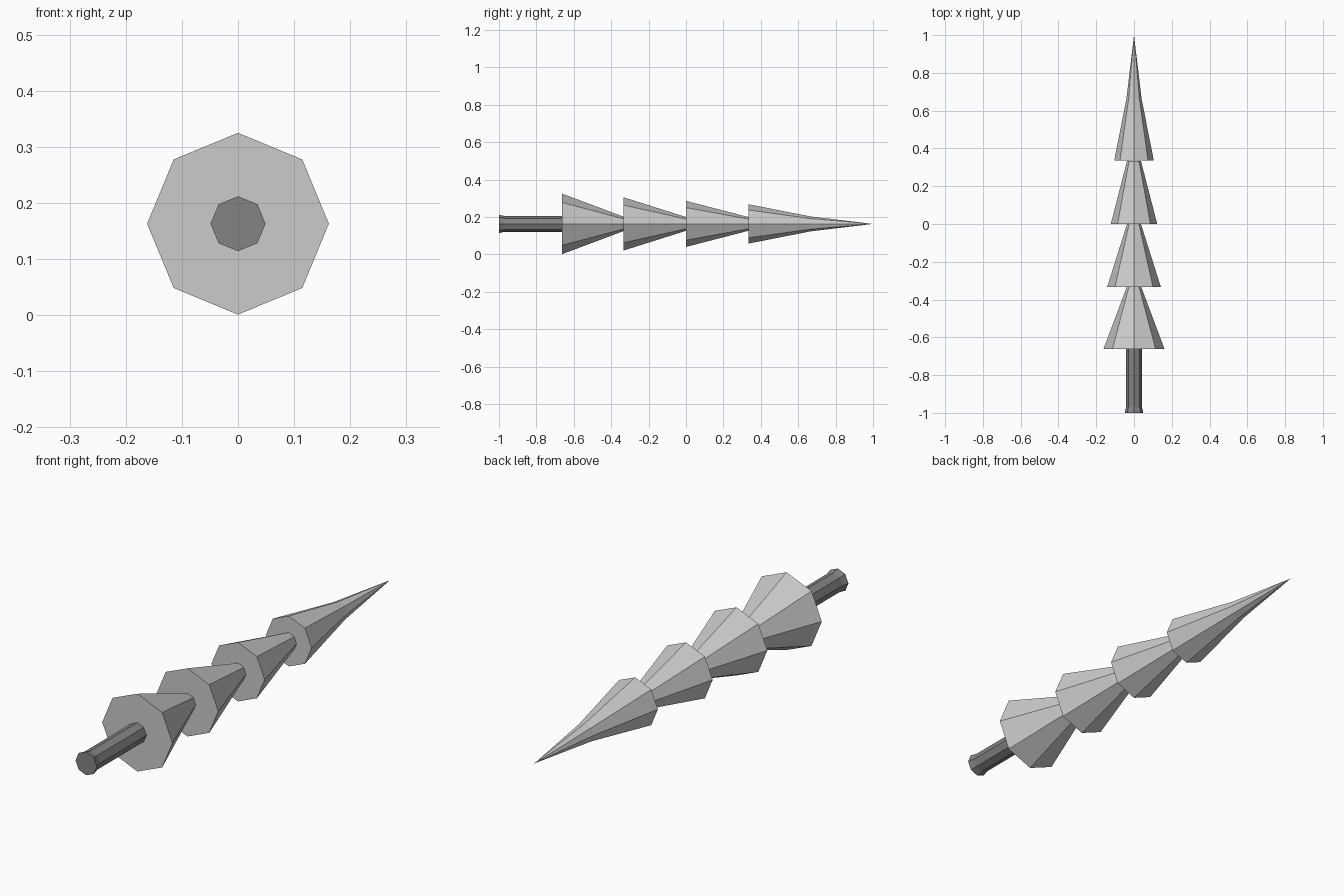
import bpy, bmesh, math

if "Cube" in bpy.data.objects:
    bpy.data.objects.remove(bpy.data.objects["Cube"])

SIDES = 8
AXIS_Z = 0.163


def lathe_y(name, profile, mat=None):
    """Flat-shaded octagonal solid around the y axis; profile is (y, radius)."""
    bm = bmesh.new()
    rings = []
    for y, r in profile:
        if r == 0:
            rings.append([bm.verts.new((0, y, AXIS_Z))] * SIDES)
            continue
        angles = [2 * math.pi * i / SIDES for i in range(SIDES)]
        rings.append([bm.verts.new((r * math.cos(a), y, AXIS_Z + r * math.sin(a)))
                      for a in angles])
    for a, b in zip(rings, rings[1:]):
        for i in range(SIDES):
            j = (i + 1) % SIDES
            bm.faces.new(dict.fromkeys((a[i], a[j], b[j], b[i])))
    for ring in (rings[0], rings[-1]):
        if len(set(ring)) == SIDES:
            bm.faces.new(ring)
    bmesh.ops.recalc_face_normals(bm, faces=bm.faces)
    mesh = bpy.data.meshes.new(name)
    bm.to_mesh(mesh)
    bm.free()
    if mat:
        mesh.materials.append(mat)
    obj = bpy.data.objects.new(name, mesh)
    bpy.context.collection.objects.link(obj)
    return obj


# Dark trunk with a flared foot
bark = bpy.data.materials.new("bark")
bark.diffuse_color = (0.23, 0.23, 0.23, 1)
bark.use_nodes = True
bark.node_tree.nodes["Principled BSDF"].inputs["Base Color"].default_value = bark.diffuse_color
lathe_y("trunk", [(-1, 0.049), (-0.97, 0.042), (-0.66, 0.042)], bark)

# Three stacked branch tiers, shrinking towards the tip
for n, (y, r) in enumerate([(-0.663, 0.162), (-0.333, 0.142), (0.0, 0.123)]):
    lathe_y(f"branch_tier_{n + 1}", [(y, r), (y + 0.333, 0.037)])

# Long pointed top tier
lathe_y("tree_tip", [(0.335, 0.105), (0.665, 0.04), (1.0, 0)])
